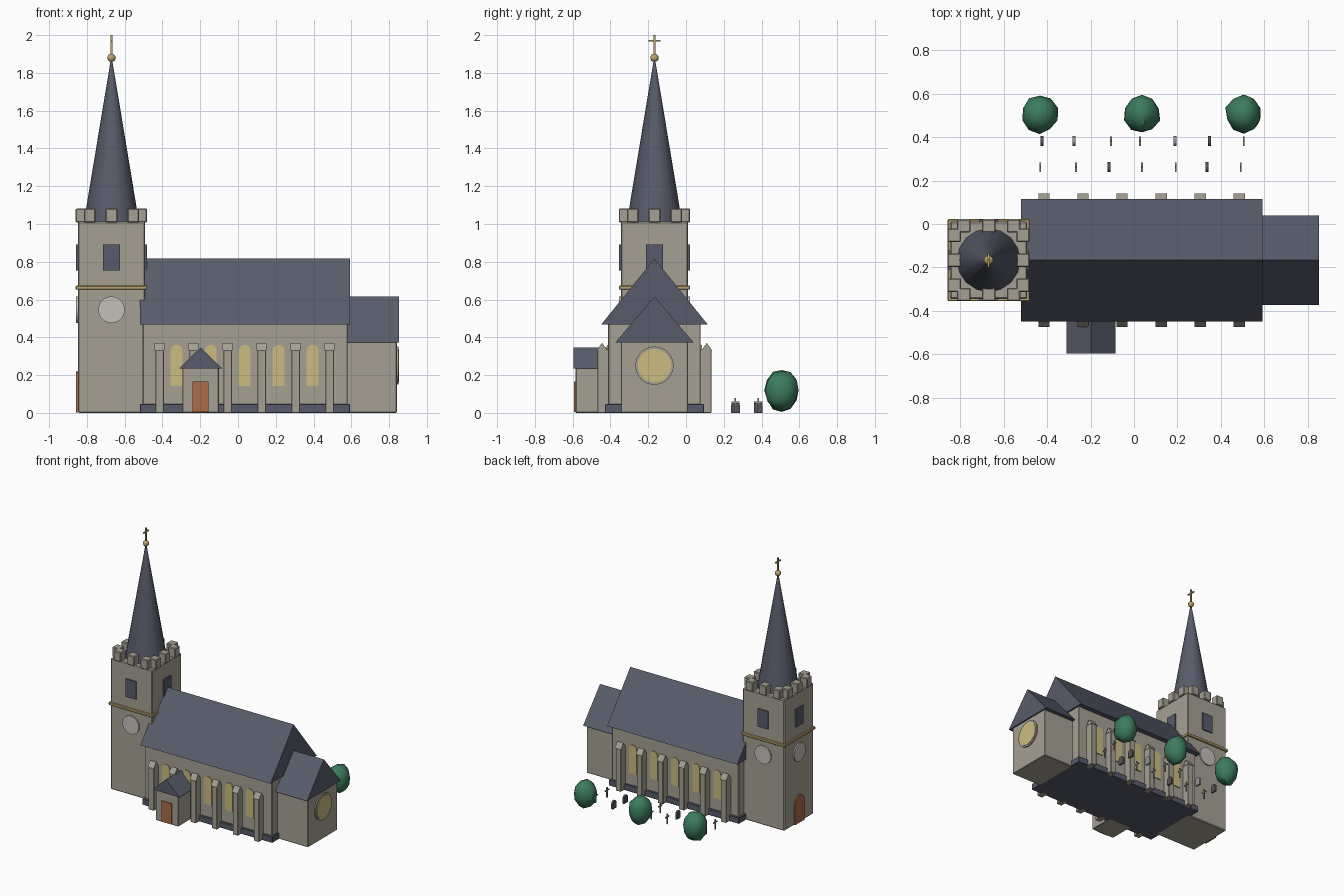
import bpy, bmesh, math, random
from mathutils import Vector

if "Cube" in bpy.data.objects:
    bpy.data.objects.remove(bpy.data.objects["Cube"])

random.seed(4)
YC = -0.167          # centre line of the church
TX = -0.67           # tower centre
FRONT, RIGHT, BACK, LEFT = -math.pi / 2, 0.0, math.pi / 2, math.pi


def material(name, rgb):
    m = bpy.data.materials.new(name)
    m.diffuse_color = (*rgb, 1)
    m.use_nodes = True
    m.node_tree.nodes["Principled BSDF"].inputs["Base Color"].default_value = m.diffuse_color
    return m


STONE = material("stone", (0.376, 0.352, 0.292))
SLATE = material("slate", (0.098, 0.107, 0.147))
GLASS = material("warm_glass", (0.60, 0.50, 0.22))
WOOD = material("door_wood", (0.40, 0.15, 0.065))
GOLD = material("gold_trim", (0.50, 0.37, 0.155))
DIAL = material("pale_dial", (0.55, 0.535, 0.50))
LEAF = material("leaf_green", (0.045, 0.20, 0.11))
GREY = material("grave_grey", (0.30, 0.30, 0.30))
DARK = material("grave_dark", (0.09, 0.09, 0.09))


def finish(name, bm, mat, bevel=0, smooth=None):
    bmesh.ops.recalc_face_normals(bm, faces=bm.faces)
    me = bpy.data.meshes.new(name)
    bm.to_mesh(me)
    bm.free()
    me.materials.append(mat)
    ob = bpy.data.objects.new(name, me)
    bpy.context.collection.objects.link(ob)
    if bevel:
        b = ob.modifiers.new("bevel", "BEVEL")
        b.width, b.segments = bevel, 1
    if smooth:
        bpy.ops.object.select_all(action="DESELECT")
        bpy.context.view_layer.objects.active = ob
        ob.select_set(True)
        bpy.ops.object.shade_smooth_by_angle(angle=math.radians(smooth))
    return ob


def box(name, x0, x1, y0, y1, z0, z1, mat, bevel=0):
    bm = bmesh.new()
    bmesh.ops.create_cube(bm, size=1)
    for v in bm.verts:
        v.co = Vector((x1 if v.co.x > 0 else x0, y1 if v.co.y > 0 else y0, z1 if v.co.z > 0 else z0))
    return finish(name, bm, mat, bevel)


def extrude(name, pts, origin, ang, depth, mat, smooth=None):
    """Upright outline (sideways, up) at origin, pushed outwards along heading ang."""
    n = Vector((math.cos(ang), math.sin(ang), 0))
    t = Vector((-math.sin(ang), math.cos(ang), 0))
    bm = bmesh.new()
    a, b = [[bm.verts.new(Vector(origin) + t * u + Vector((0, 0, v)) + n * d) for u, v in pts]
            for d in (0, depth)]
    bm.faces.new(a)
    bm.faces.new(b)
    for i in range(len(pts)):
        j = (i + 1) % len(pts)
        bm.faces.new((a[i], a[j], b[j], b[i]))
    return finish(name, bm, mat, 0, smooth)


def rect(w, h):
    return [(-w / 2, 0), (w / 2, 0), (w / 2, h), (-w / 2, h)]


def arch(w, h, n=10):
    r = w / 2
    return [(-r, 0), (r, 0)] + [(r * math.cos(math.pi * i / n), h - r + r * math.sin(math.pi * i / n))
                                for i in range(n + 1)]


def circle(r, n=32):
    return [(r * math.cos(math.tau * i / n), r * math.sin(math.tau * i / n)) for i in range(n)]


def gable(half, h):
    return [(-half, 0), (half, 0), (0, h)]


def cross(name, x, y, z, h, span, arm_z, t, mat):
    box(name + "_post", x - t / 2, x + t / 2, y - t / 2, y + t / 2, z, z + h, mat)
    box(name + "_arm", x - t / 2, x + t / 2, y - span / 2, y + span / 2,
        z + arm_z - t / 2, z + arm_z + t / 2, mat)


# Tower body and string course
H = 0.178
box("tower", TX - H, TX + H, YC - H, YC + H, 0, 1.012, STONE, 0.006)
box("string_course", TX - 0.189, TX + 0.189, YC - 0.189, YC + 0.189, 0.652, 0.674, GOLD, 0.004)

# Belfry openings, dials and merlons on every tower side
for k, ang in enumerate((FRONT, RIGHT, BACK, LEFT)):
    n = Vector((math.cos(ang), math.sin(ang), 0))
    t = Vector((-n.y, n.x, 0))
    o = Vector((TX, YC, 0)) + n * H
    extrude(f"belfry_opening_{k}", rect(0.088, 0.138), o + Vector((0, 0, 0.754)), ang, 0.009, SLATE)
    if ang != RIGHT:
        extrude(f"dial_{k}", circle(0.07), o + Vector((0, 0, 0.546)), ang, 0.0095, DIAL, 30)
    for i in (-1, 0, 1):
        c = Vector((TX, YC, 0)) + n * 0.158 + t * (0.115 * i)
        box(f"merlon_{k}_{i + 1}", c.x - 0.031, c.x + 0.031, c.y - 0.031, c.y + 0.031,
            1.008, 1.083, STONE, 0.005)
extrude("tower_door", arch(0.115, 0.215), (TX - H, YC, 0.003), LEFT, 0.009, WOOD)

# Spire, ball and cross
bm = bmesh.new()
bmesh.ops.create_cone(bm, cap_ends=True, segments=16, radius1=0.146, radius2=0.002, depth=0.87)
bmesh.ops.translate(bm, vec=(TX, YC, 1.445), verts=bm.verts)
finish("spire", bm, SLATE, 0, 40)
bm = bmesh.new()
bmesh.ops.create_uvsphere(bm, u_segments=16, v_segments=10, radius=0.022)
bmesh.ops.translate(bm, vec=(TX, YC, 1.88), verts=bm.verts)
finish("spire_ball", bm, GOLD, 0, 60)
cross("spire_cross", TX, YC, 1.89, 0.11, 0.064, 0.08, 0.009, GOLD)

# Nave
W = 0.245
box("nave_plinth", -0.52, 0.593, YC - 0.262, YC + 0.262, 0, 0.047, SLATE, 0.003)
box("nave_walls", -0.505, 0.58, YC - W, YC + W, 0.01, 0.475, STONE, 0.004)
extrude("nave_roof", gable(0.283, 0.35), (-0.52, YC, 0.467), RIGHT, 1.113, SLATE)

# Buttresses with little gabled caps, and windows between them
for side, ang in ((-1, FRONT), (1, BACK)):
    tag = "front" if side < 0 else "back"
    for i in range(6):
        x = -0.415 + 0.18 * i
        y0, y1 = sorted((YC + side * 0.235, YC + side * 0.302))
        box(f"buttress_{tag}_{i}", x - 0.023, x + 0.023, y0, y1, 0, 0.335, STONE, 0.003)
        extrude(f"buttress_cap_{tag}_{i}", gable(0.03, 0.042),
                (x - 0.026, YC + side * 0.277, 0.329), RIGHT, 0.052, STONE)
    for i in range(5):
        extrude(f"window_{tag}_{i}", arch(0.064, 0.218), (-0.325 + 0.18 * i, YC + side * W, 0.142),
                ang, 0.007, GLASS)

# Porch
PX = -0.198
box("porch_walls", PX - 0.097, PX + 0.097, -0.585, YC - 0.22, 0, 0.24, STONE, 0.004)
extrude("porch_roof", gable(0.113, 0.11), (PX, -0.40, 0.236), FRONT, 0.196, SLATE)
extrude("porch_door", rect(0.085, 0.16), (PX, -0.585, 0.006), FRONT, 0.008, WOOD)

# Chancel with round window
box("chancel_walls", 0.56, 0.841, YC - H, YC + H, 0, 0.38, STONE, 0.004)
extrude("chancel_roof", gable(0.207, 0.243), (0.57, YC, 0.373), RIGHT, 0.282, SLATE)
extrude("round_window_ring", circle(0.101, 40), (0.841, YC, 0.25), RIGHT, 0.009, STONE, 30)
extrude("round_window", circle(0.088, 40), (0.841, YC, 0.25), RIGHT, 0.0125, GLASS, 30)

# Churchyard: rows of crosses (c) and rounded slabs (s light, d dark)
rows = ((0.262, "ccdccdc", (-.432, -.267, -.115, .037, .193, .336, .492)),
        (0.382, "dsccsdc", (-.423, -.276, -.106, .028, .189, .349, .506)))
for r, (y, kinds, xs) in enumerate(rows):
    for i, (k, x) in enumerate(zip(kinds, xs)):
        if k == "c":
            cross(f"grave_cross_{r}_{i}", x, y, 0, 0.078, 0.044, 0.055, 0.008, GREY)
        else:
            extrude(f"gravestone_{r}_{i}", arch(0.046, 0.062, 8), (x - 0.007, y, 0), RIGHT, 0.014,
                    DARK if k == "d" else GREY)

# Clipped trees behind the graves
for i, x in enumerate((-0.434, 0.037, 0.506)):
    bm = bmesh.new()
    bmesh.ops.create_icosphere(bm, subdivisions=2, radius=1)
    for v in bm.verts:
        s = random.uniform(0.93, 1.05)
        v.co = Vector((x + v.co.x * 0.085 * s, 0.507 + v.co.y * 0.09 * s, 0.118 + v.co.z * 0.112 * s))
    finish(f"tree_{i}", bm, LEAF, 0, 35)
